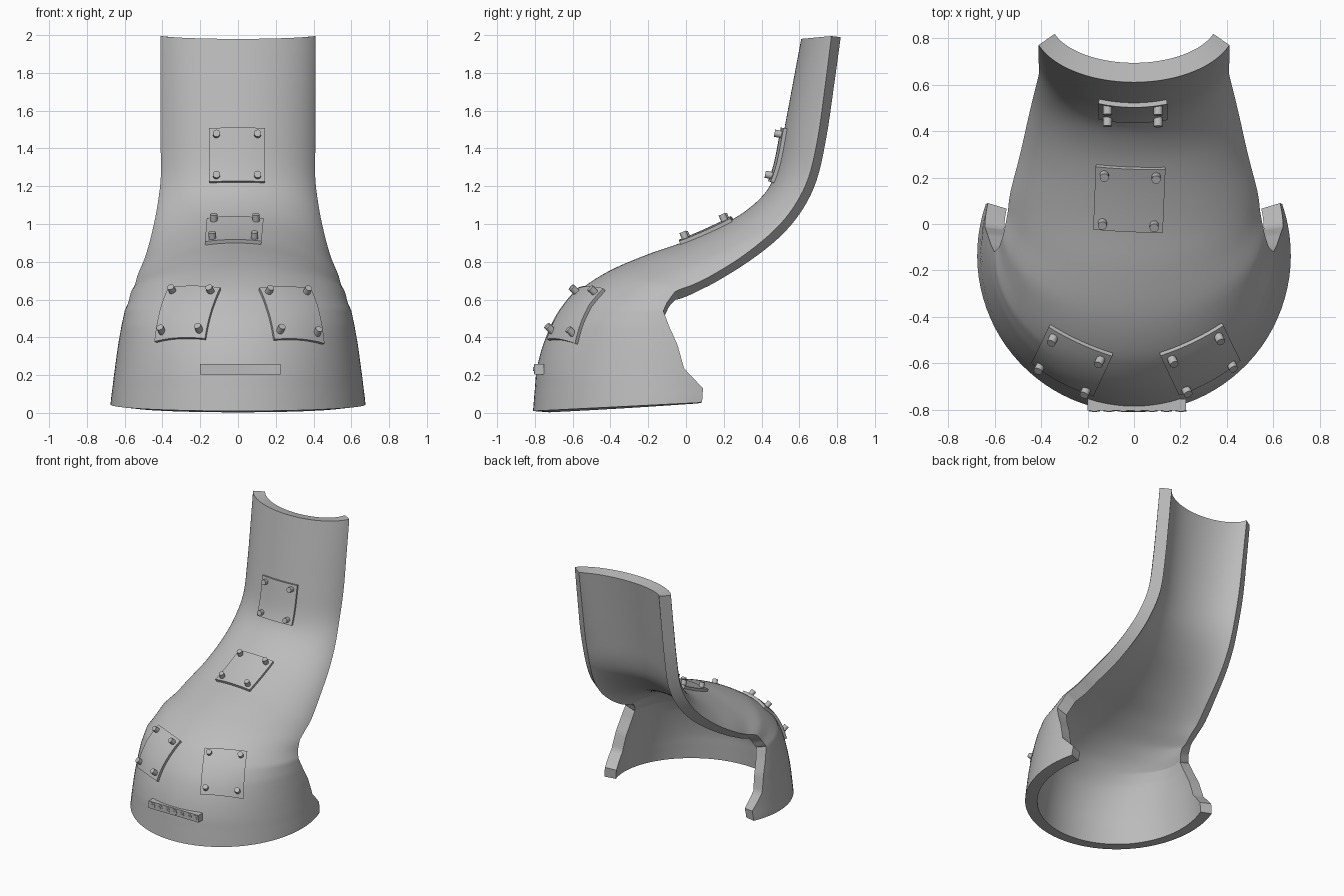
import bpy, bmesh, math
from mathutils import Vector, Matrix
from mathutils.bvhtree import BVHTree

cube = bpy.data.objects.get("Cube")
if cube:
    bpy.data.objects.remove(cube, do_unlink=True)

grey = bpy.data.materials.new("plain_grey")
grey.use_nodes = True
grey.diffuse_color = (0.5, 0.5, 0.5, 1)
grey.node_tree.nodes["Principled BSDF"].inputs["Base Color"].default_value = grey.diffuse_color


def make_object(name, bm, thickness=0, offset=-1):
    """Turn a bmesh into a shaded object, optionally thickened."""
    mesh = bpy.data.meshes.new(name)
    bm.to_mesh(mesh)
    bm.free()
    obj = bpy.data.objects.new(name, mesh)
    bpy.context.collection.objects.link(obj)
    mesh.materials.append(grey)
    bpy.ops.object.select_all(action="DESELECT")
    obj.select_set(True)
    bpy.context.view_layer.objects.active = obj
    if thickness:
        mod = obj.modifiers.new("thickness", "SOLIDIFY")
        mod.thickness, mod.offset, mod.use_even_offset = thickness, offset, True
        bpy.ops.object.modifier_apply(modifier=mod.name)
    bpy.ops.object.shade_smooth_by_angle(angle=math.radians(35))
    return obj


# Shell sections, bottom to top: centre y, z; edge y, z; half width; half angle
SECTIONS = [
    (-.81, .01, .085, .055, .675, 109),
    (-.8, .13, .09, .13, .665, 109),
    (-.79, .23, -.01, .235, .652, 100),
    (-.76, .35, -.045, .36, .635, 97),
    (-.71, .47, -.09, .46, .617, 94),
    (-.64, .57, -.12, .54, .6, 90),
    (-.55, .66, -.1, .585, .583, 85),
    (-.4, .755, -.06, .64, .575, 80),
    (-.2, .84, .04, .68, .562, 76),
    (0, .91, .14, .73, .55, 75),
    (.2, 1, .3, .83, .51, 74),
    (.33, 1.08, .46, .96, .475, 73),
    (.43, 1.18, .57, 1.09, .45, 72),
    (.48, 1.3, .65, 1.25, .435, 70),
    (.52, 1.5, .7, 1.47, .437, 70),
    (.565, 1.74, .735, 1.72, .437, 70),
    (.61, 1.98, .77, 1.995, .437, 70),
]
SHARP_BELOW = 7   # the open edge has straight segments under this section
STEPS, COLUMNS = 5, 56


def spline(p, a, b, n, t):
    return 0.5 * (2 * a + (b - p) * t + (2 * p - 5 * a + 4 * b - n) * t * t
                  + (3 * a - p - 3 * b + n) * t ** 3)


def section_at(i, t):
    last = len(SECTIONS) - 1
    p, a, b, n = (SECTIONS[min(max(k, 0), last)] for k in range(i - 1, i + 3))
    row = []
    for c in range(len(a)):
        straight = i < SHARP_BELOW and c in (2, 3, 5)
        row.append(a[c] + (b[c] - a[c]) * t if straight
                   else spline(p[c], a[c], b[c], n[c], t))
    return row


# Curved shell
rows = [section_at(i, s / STEPS) for i in range(len(SECTIONS) - 1) for s in range(STEPS)]
rows.append(SECTIONS[-1])
bm = bmesh.new()
grid = []
for yc, zc, ye, ze, half, degrees in rows:
    limit = math.radians(degrees)
    line = []
    for j in range(COLUMNS + 1):
        a = limit * (2 * j / COLUMNS - 1)
        f = (1 - math.cos(a)) / (1 - math.cos(limit))
        line.append(bm.verts.new((half * math.sin(a), yc + (ye - yc) * f, zc + (ze - zc) * f)))
    grid.append(line)
for low, high in zip(grid, grid[1:]):
    for j in range(COLUMNS):
        bm.faces.new((low[j], low[j + 1], high[j + 1], high[j]))
bm.normal_update()
surface = BVHTree.FromBMesh(bm)
make_object("curved_shell", bm, 0.085)


def add_cylinder(name, centre, axis, radius, depth, sides=20):
    bm = bmesh.new()
    turn = Vector(axis).to_track_quat("Z", "Y").to_matrix().to_4x4()
    bmesh.ops.create_cone(bm, cap_ends=True, segments=sides, radius1=radius, radius2=radius,
                          depth=depth, matrix=Matrix.Translation(centre) @ turn)
    return make_object(name, bm)


def add_plate(name, centre, across, up, width, height):
    """Fit a thin plate to the shell and put a bolt near each corner."""
    centre, u = Vector(centre), Vector(across).normalized()
    n = u.cross(Vector(up)).normalized()
    v = n.cross(u)

    def on_shell(a, b):
        start = centre + u * a + v * b + n * 0.3
        hit = surface.ray_cast(start, -n)[0]
        return hit or start - n * 0.3

    bm = bmesh.new()
    count = 8
    verts = [[bm.verts.new(on_shell(width * (i / count - 0.5), height * (j / count - 0.5)))
              for i in range(count + 1)] for j in range(count + 1)]
    for low, high in zip(verts, verts[1:]):
        for i in range(count):
            bm.faces.new((low[i], low[i + 1], high[i + 1], high[i]))
    bm.normal_update()
    make_object(name, bm, 0.02, 1)
    for sx in (-1, 1):
        for sy in (-1, 1):
            spot = on_shell(sx * (width / 2 - 0.036), sy * (height / 2 - 0.036))
            add_cylinder(name + "_bolt", spot + n * 0.025, n, 0.019, 0.06)


# Bolted plates
add_plate("upper_plate", (-.005, .48, 1.365), (1, 0, 0), (0, .2, 1), .29, .295)
add_plate("middle_plate", (-.02, .11, .96), (1, -.04, 0), (0, 1, .43), .295, .3)
for side, name, x in ((-1, "right", -.27), (1, "left", .29)):
    add_plate(name + "_lower_plate", (x, -.59, .53), (.9, .42 * side, 0),
              (-.28 * side, .59, .75), .295, .32)

# Front bar with a row of ringed studs
bm = bmesh.new()
bmesh.ops.create_cube(bm, size=1, matrix=Matrix.Translation((.012, -.778, .232))
                      @ Matrix.Diagonal((.425, .05, .055, 1)))
make_object("front_bar", bm)
for k in range(7):
    x = -.17 + .062 * k
    add_cylinder("bar_stud", (x, -.803, .232), (0, -1, 0), .024, .006)
    add_cylinder("bar_stud_centre", (x, -.806, .232), (0, -1, 0), .011, .006)
